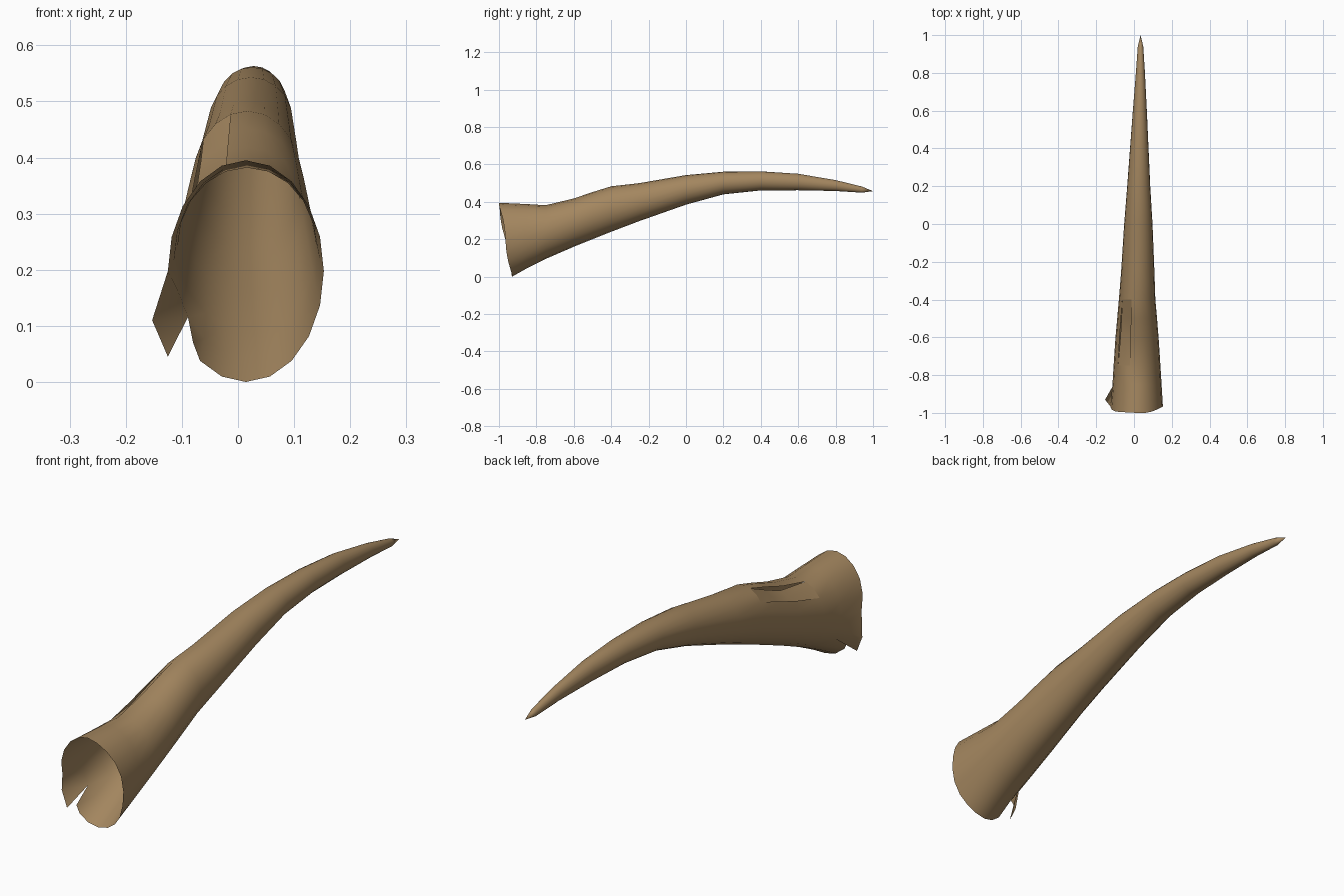
import bpy, bmesh, math

if "Cube" in bpy.data.objects:
    bpy.data.objects.remove(bpy.data.objects["Cube"])

SEG = 20
# Rings along the horn: y, bottom z, top z, left x, right x
RINGS = [
    (-0.93, 0.00, 0.395, -0.125, 0.153),
    (-0.85, 0.045, 0.388, -0.114, 0.146),
    (-0.75, 0.095, 0.382, -0.108, 0.140),
    (-0.60, 0.160, 0.418, -0.098, 0.130),
    (-0.50, 0.200, 0.452, -0.089, 0.122),
    (-0.40, 0.240, 0.483, -0.080, 0.113),
    (-0.25, 0.297, 0.500, -0.068, 0.108),
    (0.00, 0.385, 0.543, -0.052, 0.098),
    (0.20, 0.440, 0.561, -0.036, 0.086),
    (0.40, 0.461, 0.563, -0.021, 0.077),
    (0.60, 0.462, 0.550, -0.006, 0.068),
    (0.80, 0.458, 0.516, 0.010, 0.058),
    (0.94, 0.449, 0.482, 0.020, 0.049),
]
TIP = (0.035, 1.0, 0.457)
FLAP = 11                    # rim segment that is bent outward
STRIP_COLS = (6, 7)          # cracked strip on the upper left
STRIP_ROWS = (2, 3, 4)

horn_colour = bpy.data.materials.new("horn tan")
horn_colour.diffuse_color = (0.37, 0.24, 0.115, 1)
horn_colour.use_nodes = True
horn_colour.node_tree.nodes["Principled BSDF"].inputs["Base Color"].default_value = horn_colour.diffuse_color


def point(r, s):
    """Point on the horn wall for ring r, segment s."""
    y, zb, zt, xl, xr = RINGS[r]
    a = 2 * math.pi * s / SEG
    z = (zb + zt) / 2 + math.sin(a) * (zt - zb) / 2
    x = (xl + xr) / 2 + math.cos(a) * (xr - xl) / 2
    if r == 0:               # slanted, slightly worn rim
        y -= 0.07 * min(1, z / 0.39)
        y += 0.008 * math.sin(3 * a) * math.cos(a)
        if s == FLAP:
            x, y, z = -0.153, -0.93, 0.11
        if s == FLAP + 1:
            x, z = -0.08, 0.07
    return (x, y, z)


def finish(bm, name):
    me = bpy.data.meshes.new(name)
    bmesh.ops.recalc_face_normals(bm, faces=bm.faces)
    for f in bm.faces:
        f.smooth = True
    bm.to_mesh(me)
    bm.free()
    me.materials.append(horn_colour)
    ob = bpy.data.objects.new(name, me)
    bpy.context.collection.objects.link(ob)
    return ob


# Hollow horn wall, open at the base
bm = bmesh.new()
grid = [[bm.verts.new(point(r, s)) for s in range(SEG)] for r in range(len(RINGS))]
for r in range(len(RINGS) - 1):
    for s in range(SEG):
        if s in STRIP_COLS and r in STRIP_ROWS:
            continue
        n = (s + 1) % SEG
        quad = [grid[r][s], grid[r][n], grid[r + 1][n], grid[r + 1][s]]
        if r == 0 and s == FLAP:      # torn flap swings away from the rim
            quad[1] = bm.verts.new((-0.125, -0.935, 0.045))
        bm.faces.new(quad)
tip = bm.verts.new(TIP)
for s in range(SEG):
    bm.faces.new((grid[-1][s], grid[-1][(s + 1) % SEG], tip))
finish(bm, "horn")

# Cracked strip, sunk a little below the wall
bm = bmesh.new()
rows = range(STRIP_ROWS[0], STRIP_ROWS[-1] + 2)
cols = range(STRIP_COLS[0], STRIP_COLS[-1] + 2)
sink = {3: 0.022, 4: 0.014}
strip = []
for r in rows:
    line = []
    for s in cols:
        x, y, z = point(r, s)
        d = sink.get(r, 0) * (1.0 if s < cols[-1] else 0.4)
        line.append(bm.verts.new((x + d * 0.5, y, z - d)))
    strip.append(line)
for i in range(len(strip) - 1):
    for j in range(len(cols) - 1):
        bm.faces.new((strip[i][j], strip[i][j + 1], strip[i + 1][j + 1], strip[i + 1][j]))
finish(bm, "cracked_strip")
